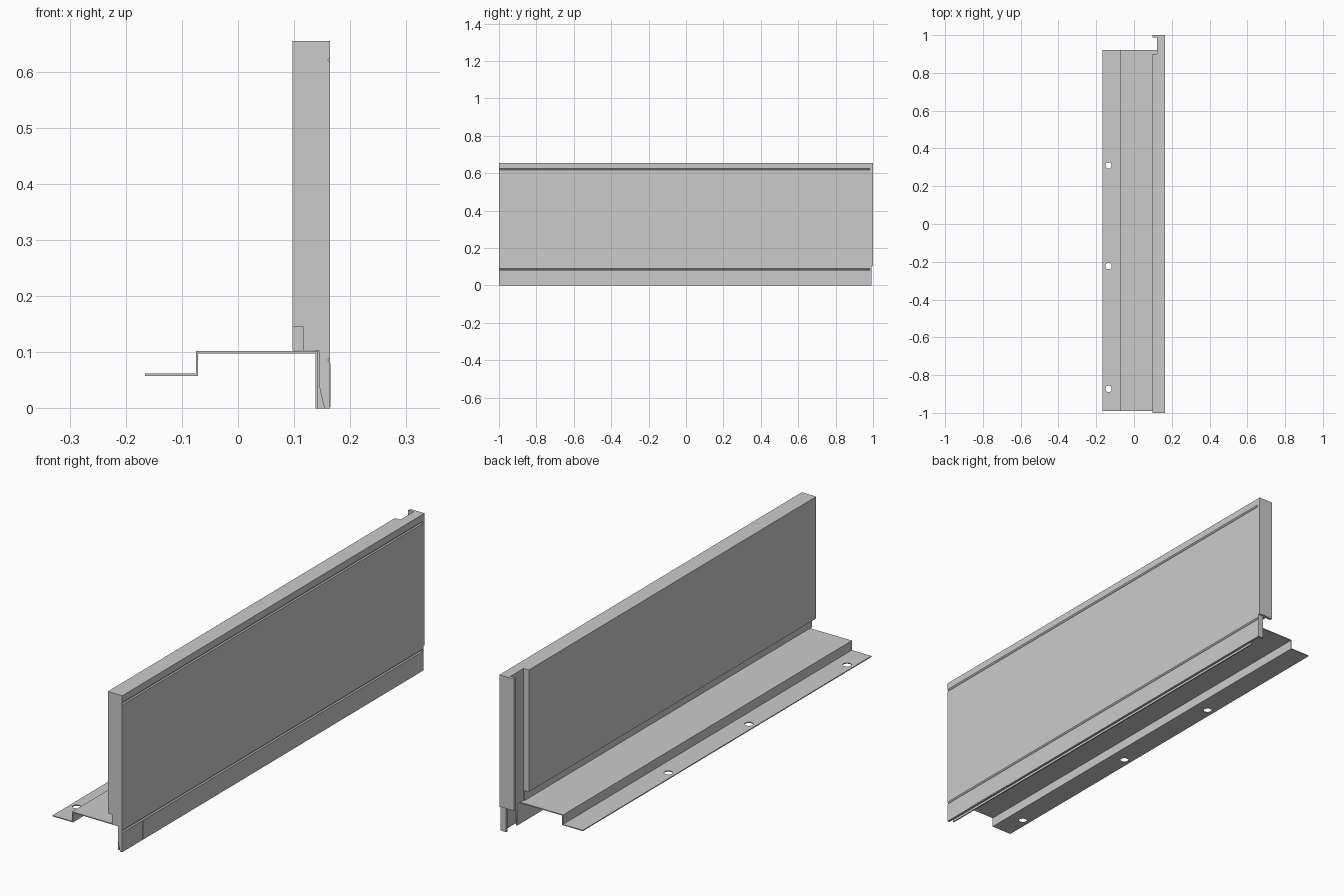
import bpy, bmesh
from mathutils import Matrix

if "Cube" in bpy.data.objects:
    bpy.data.objects.remove(bpy.data.objects["Cube"])


def extrude(name, profile, y0, y1):
    """Extrude a closed x-z outline from y0 to y1."""
    bm = bmesh.new()
    face = bm.faces.new([bm.verts.new((x, y0, z)) for x, z in profile])
    result = bmesh.ops.extrude_face_region(bm, geom=[face])
    verts = [v for v in result["geom"] if isinstance(v, bmesh.types.BMVert)]
    bmesh.ops.translate(bm, verts=verts, vec=(0, y1 - y0, 0))
    bmesh.ops.recalc_face_normals(bm, faces=bm.faces)
    mesh = bpy.data.meshes.new(name)
    bm.to_mesh(mesh)
    bm.free()
    obj = bpy.data.objects.new(name, mesh)
    bpy.context.collection.objects.link(obj)
    return obj


FRONT = 0.164
GROOVES = (0.086, 0.621)

# Outer face outline, bottom to top, with two shallow V grooves
outer = [(FRONT, 0.0)]
for z in GROOVES:
    outer += [(FRONT, z - 0.005), (FRONT - 0.004, z), (FRONT, z + 0.005)]
outer.append((FRONT, 0.655))

# Insulated panel with a recess along its lower back edge and a tapered skirt
skirt = [(0.144, 0.103), (0.144, 0.042), (0.154, 0.0)]
extrude("panel", outer + [(0.097, 0.655), (0.097, 0.145),
                          (0.117, 0.145), (0.117, 0.103)] + skirt, -1.0, 0.9)

# Thinner rebated end of the panel
extrude("panel_rebate", outer + [(0.122, 0.655), (0.122, 0.103)] + skirt, 0.9, 0.985)

# End cap with its hook towards the back and narrow lower leg
extrude("end_cap", [(FRONT, 0.103), (FRONT, 0.655), (0.097, 0.655), (0.097, 0.103)],
        0.987, 1.0)
extrude("end_cap_leg", [(0.138, 0.0), (FRONT, 0.0), (FRONT, 0.655),
                        (0.122, 0.655), (0.122, 0.103), (0.138, 0.103)], 0.985, 0.992)

# Inset plate on the skirt
extrude("skirt_plate", [(0.162, 0.002), (FRONT + 0.0006, 0.002),
                        (FRONT + 0.0006, 0.08), (0.162, 0.08)], -0.865, -0.607)

# Folded sheet bracket
bracket = extrude("bracket", [
    (-0.166, 0.058), (-0.071, 0.058), (-0.071, 0.098), (0.138, 0.098), (0.138, 0.0),
    (0.143, 0.0), (0.143, 0.102), (-0.075, 0.102), (-0.075, 0.062), (-0.166, 0.062)],
    -0.99, 0.92)

# Screw holes through the bracket's lower flange
bm = bmesh.new()
for y in (-0.873, -0.223, 0.31):
    bmesh.ops.create_cone(bm, cap_ends=True, segments=24, radius1=0.017, radius2=0.017,
                          depth=0.06, matrix=Matrix.Translation((-0.135, y, 0.06)))
mesh = bpy.data.meshes.new("hole_cutter")
bm.to_mesh(mesh)
bm.free()
cutter = bpy.data.objects.new("hole_cutter", mesh)
cutter.hide_render = True
bpy.context.collection.objects.link(cutter)
mod = bracket.modifiers.new("holes", "BOOLEAN")
mod.operation, mod.solver, mod.object = "DIFFERENCE", "EXACT", cutter
bpy.context.view_layer.objects.active = bracket
bpy.ops.object.modifier_apply(modifier=mod.name)
bpy.data.objects.remove(cutter)
